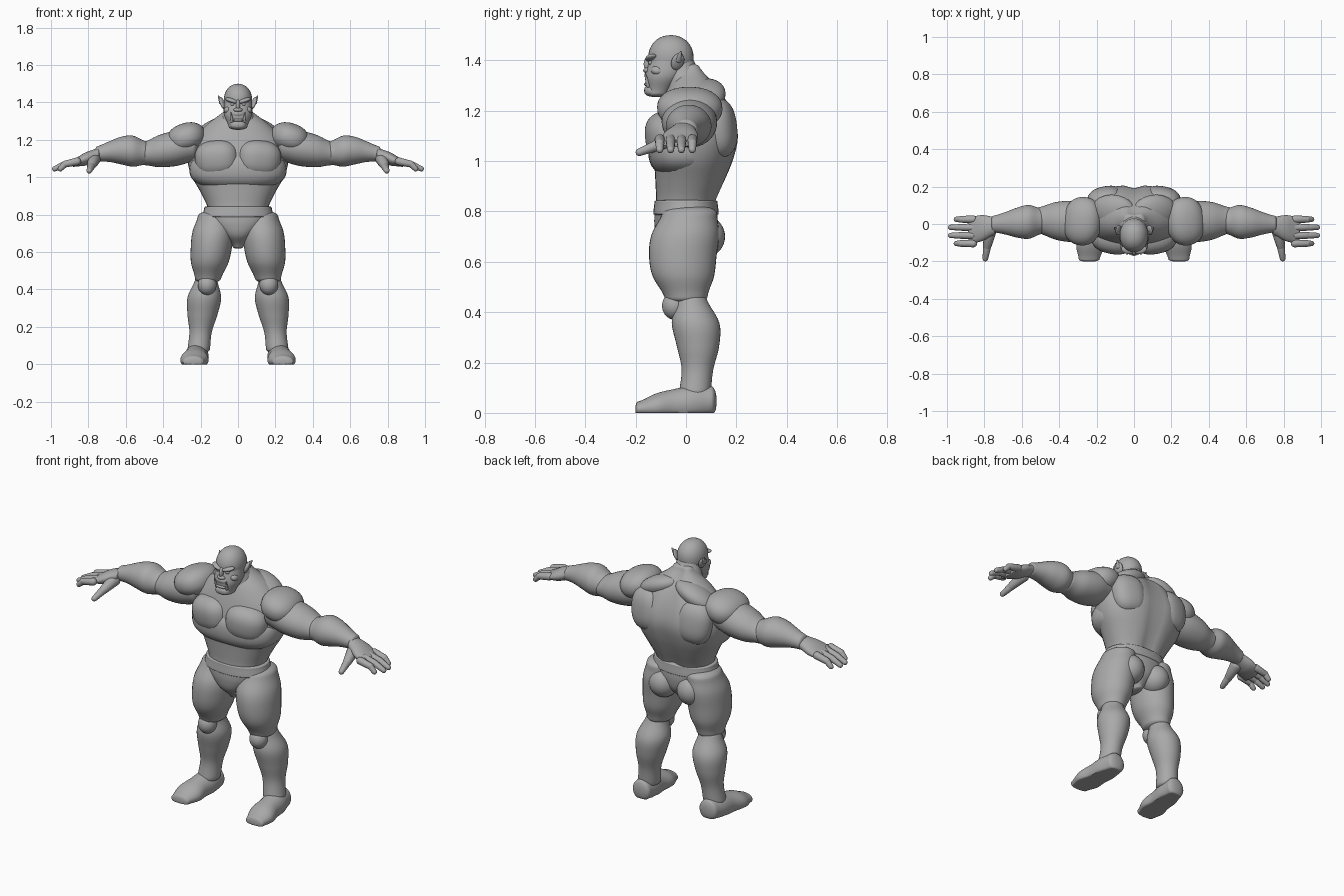
import bpy
import bmesh
from math import sin, cos, pi, exp, radians
from mathutils import Vector, Euler

default_cube = bpy.data.objects.get("Cube")
if default_cube:
    bpy.data.objects.remove(default_cube, do_unlink=True)

CENTRE = {"": False}
BOTH_SIDES = {"left_": False, "right_": True}

skin = bpy.data.materials.new("grey skin")
skin.use_nodes = True
tone = (.4, .4, .4, 1)
skin.diffuse_color = tone
skin.node_tree.nodes["Principled BSDF"].inputs["Base Color"].default_value = tone


def finish(name, bm, sides):
    """Turn a bmesh into one smooth object per side."""
    bmesh.ops.recalc_face_normals(bm, faces=bm.faces)
    for prefix, mirrored in sides.items():
        copy = bm.copy()
        if mirrored:
            for vert in copy.verts:
                vert.co.x = -vert.co.x
            bmesh.ops.reverse_faces(copy, faces=copy.faces)
        mesh = bpy.data.meshes.new(prefix + name)
        copy.to_mesh(mesh)
        copy.free()
        mesh.materials.append(skin)
        part = bpy.data.objects.new(prefix + name, mesh)
        bpy.context.collection.objects.link(part)
        bpy.ops.object.select_all(action="DESELECT")
        part.select_set(True)
        bpy.context.view_layer.objects.active = part
        bpy.ops.object.shade_smooth_by_angle(angle=radians(60))
    bm.free()


def signed_power(value, power):
    return abs(value) ** power * (1 if value >= 0 else -1)


def sample(values, t):
    """Read a smooth curve through evenly spaced values at t from zero to one."""
    last = len(values) - 1
    index = min(int(t * last), last - 1)
    f = t * last - index
    before, here = values[max(index - 1, 0)], values[index]
    there, after = values[index + 1], values[min(index + 2, last)]
    enter, leave = (there - before) / 2, (after - here) / 2
    ease = f * f * (3 - 2 * f)
    return (here + (there - here) * ease
            + f * (1 - f) * ((1 - f) * enter - f * leave))


def loft(name, axis, start, end, widths, depths, sides=CENTRE,
         bow=(0, 0, 0), power=1, cap=.4, shape=None, segments=36, steps=24):
    """Skin elliptical rings along a bowed line, with domed ends.
    Depths are either a list like the widths or one ratio to them."""
    start, end, bow = Vector(start), Vector(end), Vector(bow)
    along = (end - start).normalized()
    if not isinstance(depths, tuple):
        depths = [width * depths for width in widths]
    across, up = {"x": ("y", "z"), "y": ("x", "z"), "z": ("x", "y")}[axis]

    # Stations: dome, body, dome
    dome = [radians(angle) for angle in range(15, 90, 15)]
    stations = [(0, -sin(a), cos(a)) for a in reversed(dome)]
    stations += [(i / steps, 0, 1) for i in range(steps + 1)]
    stations += [(1, sin(a), cos(a)) for a in dome]

    bm = bmesh.new()
    rings = []
    for t, push, shrink in stations:
        width, depth = sample(widths, t), sample(depths, t)
        centre = start.lerp(end, t) + bow * sin(pi * t)
        centre += along * push * cap * min(width, depth)
        ring = []
        for i in range(segments):
            angle = 2 * pi * i / segments
            point = centre.copy()
            a = shrink * width * signed_power(cos(angle), power)
            b = shrink * depth * signed_power(sin(angle), power)
            setattr(point, across, getattr(point, across) + a)
            setattr(point, up, getattr(point, up) + b)
            if shape:
                shape(point)
            ring.append(bm.verts.new(point))
        rings.append(ring)
    for low, high in zip(rings, rings[1:]):
        for i in range(segments):
            bm.faces.new((low[i - 1], low[i], high[i], high[i - 1]))
    bm.faces.new(rings[0])
    bm.faces.new(rings[-1])
    finish(name, bm, sides)


def blob(name, centre, size, sides=CENTRE, turn=(0, 0, 0), power=1):
    """Rounded mass; a power below one makes it boxier."""
    bm = bmesh.new()
    bmesh.ops.create_uvsphere(bm, u_segments=32, v_segments=20, radius=1)
    rotation = Euler(turn)
    for vert in bm.verts:
        local = Vector([signed_power(c, power) * s for c, s in zip(vert.co, size)])
        local.rotate(rotation)
        vert.co = local + Vector(centre)
    finish(name, bm, sides)


def capsule(name, start, end, start_radius, end_radius):
    """Tapered rod with round ends, on both sides."""
    bm = bmesh.new()
    bmesh.ops.create_uvsphere(bm, u_segments=16, v_segments=13, radius=1)
    start, end = Vector(start), Vector(end)
    spin = (end - start).to_track_quat("Z", "Y")
    for vert in bm.verts:
        at_end = vert.co.z > 0
        offset = spin @ vert.co * (end_radius if at_end else start_radius)
        vert.co = (end if at_end else start) + offset
    finish(name, bm, BOTH_SIDES)


def back_groove(point):
    if point.y > 0:
        point.y -= .02 * exp(-(point.x / .035) ** 2)


def flat_sole(point):
    point.z = max(point.z, 0)


# Torso with a spine groove
loft("torso", "z", start=(0, 0, .83), end=(0, .02, 1.37), bow=(0, .03, 0),
     widths=(.16, .2, .25, .27, .25, .17, .06),
     depths=(.12, .14, .16, .17, .15, .11, .05), power=.9, shape=back_groove)
blob("rib_cage", centre=(0, -.01, 1.04), size=(.26, .14, .11), power=.8)
loft("neck", "z", start=(0, .03, 1.24), end=(0, -.03, 1.4),
     widths=(.14, .09, .06), depths=(.1, .08, .06))
blob("pectoral", centre=(.11, -.06, 1.1), size=(.12, .1, .1),
     sides=BOTH_SIDES, turn=(.1, .1, .2), power=.8)
blob("shoulder_blade", centre=(.15, .12, 1.13), size=(.1, .08, .12),
     sides=BOTH_SIDES, turn=(.1, .1, -.2), power=.8)
blob("trapezius", centre=(.11, .06, 1.25), size=(.13, .1, .06),
     sides=BOTH_SIDES, turn=(.3, .4, 0))

# Hips
loft("belt", "z", start=(0, 0, .79), end=(0, 0, .84),
     widths=(.19, .18), depths=(.13, .125), power=.9, cap=.1)
loft("briefs", "z", start=(0, 0, .63), end=(0, 0, .8),
     widths=(.03, .09, .15, .18), depths=(.06, .11, .125, .125), power=.9)

# Legs
loft("thigh", "z", start=(.125, .015, .79), end=(.16, 0, .46), bow=(0, -.02, 0),
     widths=(.09, .11, .11, .1, .07), depths=1.22, sides=BOTH_SIDES)
blob("buttock", centre=(.09, .07, .7), size=(.08, .085, .085), sides=BOTH_SIDES)
loft("shin", "z", start=(.17, .02, .45), end=(.21, .035, .08), bow=(0, .02, 0),
     widths=(.06, .09, .08, .06, .06), depths=1.05, sides=BOTH_SIDES)
blob("kneecap", centre=(.165, -.045, .425), size=(.05, .05, .055), sides=BOTH_SIDES)
loft("foot", "y", start=(.215, .1, .045), end=(.24, -.19, .015),
     widths=(.055, .065, .065, .075, .055), depths=(.06, .07, .065, .055, .03),
     sides=BOTH_SIDES, shape=flat_sole)

# Arms
blob("shoulder", centre=(.275, .015, 1.21), size=(.105, .13, .08),
     sides=BOTH_SIDES, turn=(0, .3, .1), power=.9)
loft("upper_arm", "x", start=(.24, .01, 1.17), end=(.51, .02, 1.125),
     widths=(.1, .11, .1, .07), depths=.86, sides=BOTH_SIDES)
loft("forearm", "x", start=(.5, .015, 1.13), end=(.75, 0, 1.125), bow=(0, 0, .015),
     widths=(.07, .09, .08, .06, .045), depths=.92, sides=BOTH_SIDES)

# Hands
loft("palm", "x", start=(.75, -.01, 1.12), end=(.88, -.035, 1.075),
     widths=(.05, .07, .07), depths=(.035, .035, .02), sides=BOTH_SIDES)
reaches = {"little": .95, "ring": .98, "middle": .98, "index": .95}
for i, (finger, reach) in enumerate(reaches.items()):
    y = .025 - i * .043
    knuckle = Vector((.925, y, 1.07))
    capsule(finger + "_finger_base", (.86, y, 1.085), knuckle, .021, .018)
    capsule(finger + "_finger_tip", knuckle, (reach, y, 1.045), .018, .014)
thumb_joint = Vector((.785, -.12, 1.06))
capsule("thumb_base", (.77, -.04, 1.095), thumb_joint, .035, .022)
capsule("thumb_tip", thumb_joint, (.795, -.185, 1.035), .022, .015)

# Head
blob("cranium", centre=(0, -.06, 1.41), size=(.076, .09, .09), power=.95)
loft("jaw", "z", start=(0, -.11, 1.27), end=(0, -.06, 1.4),
     widths=(.05, .075, .075), depths=(.045, .075, .085), power=.9)
blob("brow", centre=(.034, -.138, 1.41), size=(.036, .022, .012),
     sides=BOTH_SIDES, turn=(0, -.3, .25))
blob("eye", centre=(.03, -.14, 1.39), size=(.011, .01, .008), sides=BOTH_SIDES)
blob("cheekbone", centre=(.05, -.11, 1.36), size=(.026, .03, .02),
     sides=BOTH_SIDES, turn=(0, .3, .4))
blob("muzzle", centre=(0, -.13, 1.34), size=(.045, .035, .026))
blob("nose_bridge", centre=(0, -.148, 1.385), size=(.012, .02, .03))
blob("nose_tip", centre=(0, -.152, 1.36), size=(.024, .018, .012))
blob("chin", centre=(0, -.132, 1.28), size=(.044, .034, .024), power=.8)
blob("lower_lip", centre=(0, -.143, 1.305), size=(.042, .024, .01))
capsule("tusk", (.032, -.15, 1.3), (.038, -.162, 1.345), .009, .003)
blob("ear", centre=(.083, -.033, 1.395), size=(.012, .026, .036),
     sides=BOTH_SIDES, turn=(-.2, .4, .3))
capsule("ear_tip", (.088, -.03, 1.405), (.105, -.02, 1.435), .016, .003)
